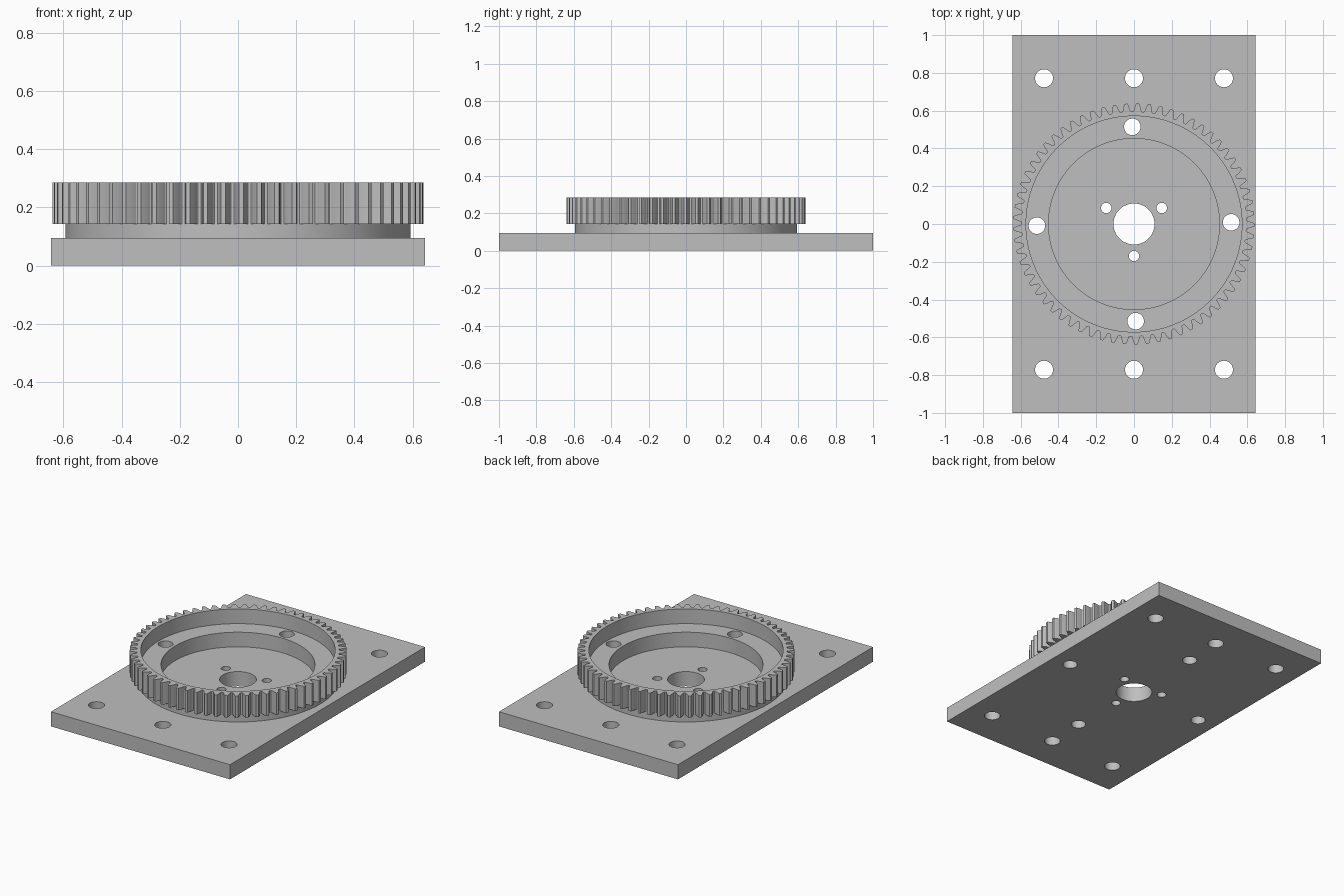
import bpy
import bmesh
import math

if "Cube" in bpy.data.objects:
    bpy.data.objects.remove(bpy.data.objects["Cube"])

S = 2 / 210          # model units per millimetre
TEETH, MODULE = 65, 2.0
TURN = math.radians(1.0)   # slight rotation of the gear on its plate

steel = bpy.data.materials.new("steel_grey")
steel.diffuse_color = (0.52, 0.52, 0.52, 1)
steel.use_nodes = True
steel.node_tree.nodes["Principled BSDF"].inputs["Base Color"].default_value = steel.diffuse_color


def make_object(name, bm):
    bmesh.ops.recalc_face_normals(bm, faces=bm.faces)
    mesh = bpy.data.meshes.new(name)
    bm.to_mesh(mesh)
    bm.free()
    mesh.materials.append(steel)
    obj = bpy.data.objects.new(name, mesh)
    bpy.context.collection.objects.link(obj)
    return obj


def drill(obj, holes, z0, z1):
    """Cut vertical round holes given as (x, y, radius) in millimetres."""
    bm = bmesh.new()
    for x, y, r in holes:
        geo = bmesh.ops.create_cone(bm, cap_ends=True, segments=48, radius1=r * S,
                                    radius2=r * S, depth=(z1 - z0) * S)
        bmesh.ops.translate(bm, verts=geo["verts"],
                            vec=(x * S, y * S, (z0 + z1) / 2 * S))
    cutter = make_object("hole_cutter", bm)
    cutter.hide_render = True
    mod = obj.modifiers.new("holes", "BOOLEAN")
    mod.operation, mod.solver, mod.object = "DIFFERENCE", "EXACT", cutter
    bpy.context.view_layer.objects.active = obj
    bpy.ops.object.modifier_apply(modifier=mod.name)
    bpy.data.objects.remove(cutter)


def polar(radius, angle):
    return radius * math.cos(angle), radius * math.sin(angle)


def involute(r):
    base = TEETH * MODULE / 2 * math.cos(math.radians(20))
    a = math.acos(base / r)
    return math.tan(a) - a


# Gear outline: involute teeth as (radius, angle)
pitch_r = TEETH * MODULE / 2
root_r = pitch_r - 1.25 * MODULE
half_pitch = math.pi / TEETH
flank = [(root_r, 0.0400)]
for r in (62.9, 63.8, 65.0, 66.0, 67.0):
    flank.append((r, half_pitch / 2 + involute(pitch_r) - involute(r)))
outline = []
for i in range(TEETH):
    c = math.pi / 2 + TURN + half_pitch * (2 * i + 1)
    outline.append((root_r, c - half_pitch))
    outline += [(r, c - h) for r, h in flank]
    outline += [(r, c + h) for r, h in reversed(flank)]

# Gear ring: collar, teeth, rim, ledge and pocket lofted as one closed section
section = [(62.3, 10), (62.3, 15), (None, 15), (None, 30),
           (60, 30), (60, 20), (47.5, 20), (47.5, 10)]
bm = bmesh.new()
rings = []
for radius, z in section:
    ring = []
    for r, a in outline:
        x, y = polar(radius or r, a)
        ring.append(bm.verts.new((x * S, y * S, z * S)))
    rings.append(ring)
n = len(outline)
for k, ring in enumerate(rings):
    nxt = rings[(k + 1) % len(rings)]
    for i in range(n):
        j = (i + 1) % n
        bm.faces.new((ring[i], ring[j], nxt[j], nxt[i]))
gear = make_object("gear_ring", bm)

# Base plate
bm = bmesh.new()
bmesh.ops.create_cube(bm, size=1)
bmesh.ops.scale(bm, verts=bm.verts, vec=(135 * S, 210 * S, 10 * S))
bmesh.ops.translate(bm, verts=bm.verts, vec=(0, 0, 5 * S))
plate = make_object("base_plate", bm)

# Bolt holes through ledge and plate, mounting holes, shaft and pin holes
ledge_holes = [(*polar(54, TURN + i * math.pi / 2), 4.6) for i in range(4)]
mount_holes = [(x, y, 5) for x in (-50, 0, 50) for y in (-81, 81)]
pin_holes = [(*polar(17.8, math.radians(30 + 120 * i)), 2.9) for i in range(3)]
drill(gear, ledge_holes, 5, 25)
drill(plate, ledge_holes + mount_holes + pin_holes + [(0, 0, 11.4)], -5, 15)

# Smooth round walls, keep edges sharp
for obj in (gear, plate):
    bpy.ops.object.select_all(action="DESELECT")
    obj.select_set(True)
    bpy.context.view_layer.objects.active = obj
    bpy.ops.object.shade_smooth_by_angle(angle=math.radians(25))
